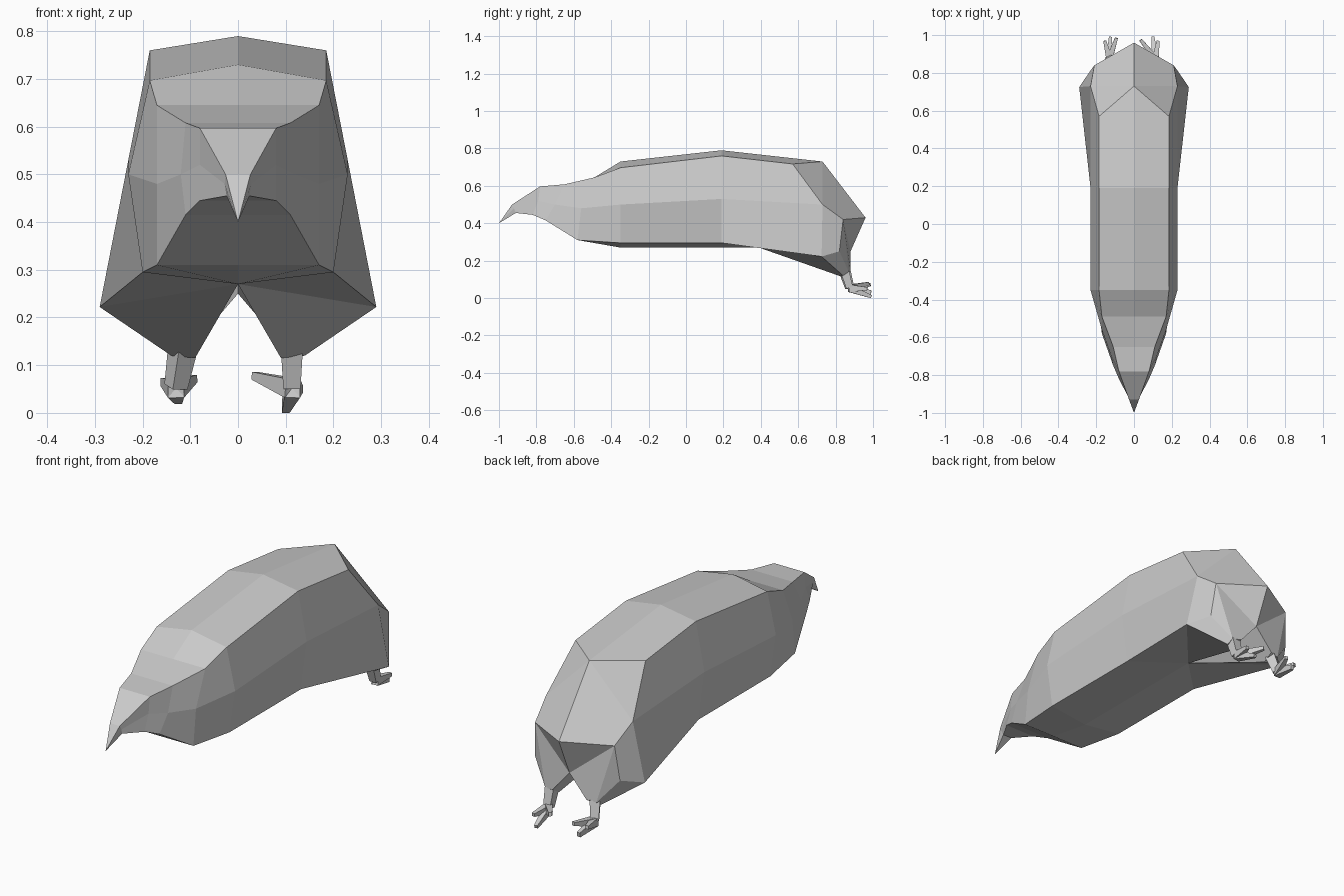
import bpy, bmesh
from mathutils import Vector

if "Cube" in bpy.data.objects:
    bpy.data.objects.remove(bpy.data.objects["Cube"])


def make_object(name, bm):
    bmesh.ops.remove_doubles(bm, verts=bm.verts, dist=0.0005)
    bmesh.ops.dissolve_degenerate(bm, edges=bm.edges, dist=0.0005)
    bmesh.ops.recalc_face_normals(bm, faces=bm.faces)
    mesh = bpy.data.meshes.new(name)
    bm.to_mesh(mesh)
    bm.free()
    obj = bpy.data.objects.new(name, mesh)
    bpy.context.collection.objects.link(obj)
    return obj


def add_face(bm, points, mirrored=False):
    """Add a face, optionally with its twin across x = 0."""
    for s in ((1, -1) if mirrored else (1,)):
        bm.faces.new([bm.verts.new((s * p[0], p[1], p[2])) for p in points])


def ring(top_z, top, mid, low, low_z):
    """Half section: centre top, top edge, widest point, lower edge, centre bottom."""
    return [(0, top[1], top_z), top, mid, low, (0, low[1], low_z)]


# Body: half sections from beak to rump
tip = (0, -1, 0.40)
rings = [
    [tip] * 5,
    ring(0.50, (0.026, -0.93, 0.50), (0.028, -0.92, 0.48), (0.024, -0.91, 0.455), 0.455),
    ring(0.597, (0.08, -0.78, 0.597), (0.08, -0.79, 0.52), (0.08, -0.82, 0.445), 0.445),
    ring(0.608, (0.11, -0.65, 0.608), (0.12, -0.70, 0.50), (0.11, -0.75, 0.415), 0.415),
    ring(0.645, (0.17, -0.49, 0.645), (0.17, -0.56, 0.48), (0.17, -0.58, 0.31), 0.31),
    ring(0.73, (0.185, -0.35, 0.697), (0.23, -0.35, 0.50), (0.20, -0.35, 0.295), 0.27),
    ring(0.79, (0.185, 0.19, 0.76), (0.23, 0.19, 0.53), (0.20, 0.19, 0.295), 0.27),
]
bm = bmesh.new()
for a, b in zip(rings, rings[1:]):
    for i in range(4):
        loop = []
        for p in (a[i], a[i + 1], b[i + 1], b[i]):
            if p not in loop:
                loop.append(p)
        if len(loop) > 2:
            add_face(bm, loop, True)

# Rump and thighs continue the last section
back_top, back_edge, flank = (0, 0.73, 0.73), (0.185, 0.57, 0.717), (0.23, 0.73, 0.50)
tail, rear, low = (0, 0.96, 0.43), (0.21, 0.84, 0.42), (0.225, 0.82, 0.25)
thigh, belly, crotch = (0.29, 0.725, 0.222), (0, 0.39, 0.27), (0, 0.88, 0.25)
ankle = [(0.09, 0.83, 0.115), (0.14, 0.84, 0.12), (0.135, 0.87, 0.14), (0.09, 0.88, 0.145)]
top6, edge6, mid6, low6, bottom6 = rings[-1]
for loop in (
    (top6, edge6, back_edge, back_top),
    (edge6, mid6, flank, back_edge),
    (mid6, low6, thigh, flank),
    (low6, bottom6, belly), (low6, belly, thigh),
    (back_top, back_edge, flank), (back_top, flank, rear, tail),
    (flank, thigh, low, rear),
    (tail, rear, crotch),
    (rear, low, ankle[2]), (rear, ankle[2], ankle[3], crotch),
    (low, thigh, ankle[1], ankle[2]),
    (thigh, belly, ankle[0], ankle[1]),
    (belly, crotch, ankle[3], ankle[0]),
    ankle,
):
    add_face(bm, loop, True)
make_object("body", bm)


def limb(bm, start, end, r0, r1):
    """Tapered four-sided bar."""
    start, end = Vector(start), Vector(end)
    d = (end - start).normalized()
    u = d.cross(Vector((0, 0, 1))).normalized()
    v = u.cross(d)
    a, b = [[p + u * r * i + v * r * j for i, j in ((-1, -1), (1, -1), (1, 1), (-1, 1))]
            for p, r in ((start, r0), (end, r1))]
    for i in range(4):
        k = (i + 1) % 4
        add_face(bm, (a[i], a[k], b[k], b[i]))
    add_face(bm, a)
    add_face(bm, b)


# Feet: a shank and spread toes, posed differently on each side
feet = {
    "left_foot": (-0.115, -0.13, [(-0.155, 0.97, 0.065), (-0.125, 0.99, 0.033), (-0.093, 0.985, 0.072)]),
    "right_foot": (0.113, 0.113, [(0.035, 0.975, 0.078), (0.10, 0.99, 0.014), (0.128, 0.97, 0.05)]),
}
for name, (ankle_x, heel_x, toes) in feet.items():
    bm = bmesh.new()
    heel = (heel_x, 0.875, 0.055)
    limb(bm, (ankle_x, 0.85, 0.14), heel, 0.023, 0.018)
    for toe in toes:
        limb(bm, heel, toe, 0.017, 0.008)
    make_object(name, bm)

# Settle the model on the ground
bpy.context.view_layer.update()
lowest = min(v.co.z for o in bpy.data.objects for v in o.data.vertices)
for o in bpy.data.objects:
    if o.name.endswith("foot"):
        for v in o.data.vertices:
            if v.co.z < 0.04:
                v.co.z -= lowest
